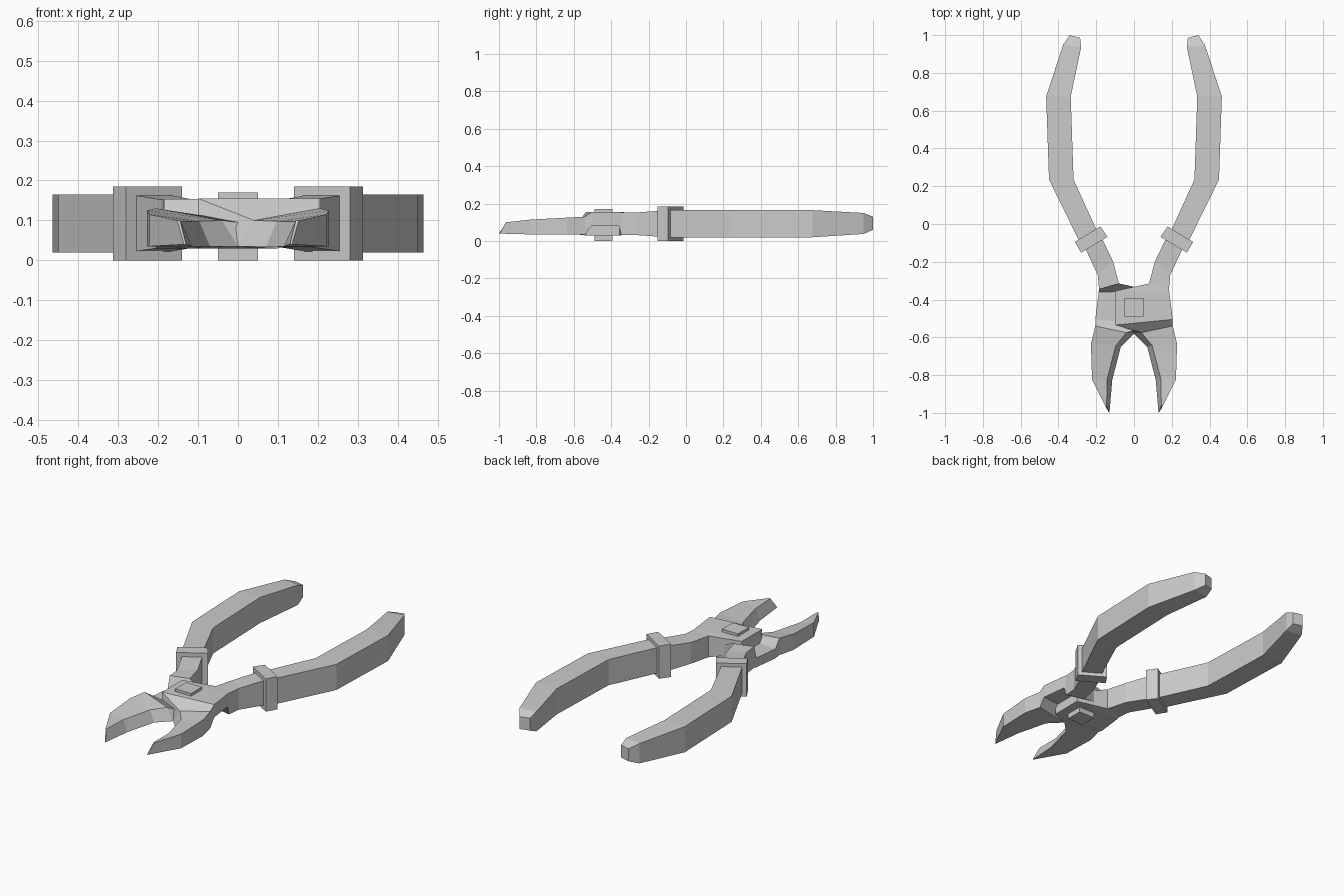
import bpy, bmesh

if "Cube" in bpy.data.objects:
    bpy.data.objects.remove(bpy.data.objects["Cube"])


def ring(inner, outer, z0, z1):
    """Four-sided cross-section from plan points on the inner and outer edge."""
    return [(*inner, z0), (*outer, z0), (*outer, z1), (*inner, z1)]


def loft(name, rings, side=1):
    """Bridge successive four-sided sections; side=-1 mirrors across x."""
    bm = bmesh.new()
    rows = [[bm.verts.new((side * x, y, z)) for x, y, z in r] for r in rings]
    for a, b in zip(rows, rows[1:]):
        for i in range(4):
            j = (i + 1) % 4
            bm.faces.new((a[i], a[j], b[j], b[i]))
    bm.faces.new(rows[0][::-1])
    bm.faces.new(rows[-1])
    bmesh.ops.recalc_face_normals(bm, faces=bm.faces)
    me = bpy.data.meshes.new(name)
    bm.to_mesh(me)
    bm.free()
    ob = bpy.data.objects.new(name, me)
    bpy.context.collection.objects.link(ob)
    return ob


# jaw sections: bevelled cutting edge, top sloping towards the inside
jaw = [
    [(.13, -1, .04), (.135, -.995, .04), (.152, -.965, .1), (.145, -.96, .1)],
    [(.115, -.825, .035), (.222, -.825, .035), (.222, -.825, .115), (.142, -.82, .097)],
    [(.07, -.65, .035), (.228, -.635, .035), (.228, -.635, .125), (.097, -.645, .098)],
    [(.0, -.58, .035), (.205, -.54, .035), (.205, -.54, .13), (.04, -.575, .1)],
]
# neck sections up to the collar
neck = [
    ring((.08, -.315), (.185, -.345), .033, .153),
    ring((.11, -.2), (.192, -.27), .032, .152),
    ring((.17, -.075), (.26, -.125), .022, .163),
]
collar = [
    ring((.14, -.068), (.28, -.152), 0, .185),
    ring((.178, -.013), (.313, -.095), 0, .185),
]
grip = [
    ring((.185, -.06), (.28, -.11), .02, .165),
    ring((.32, .235), (.45, .235), .02, .165),
    ring((.335, .675), (.465, .675), .02, .165),
    ring((.28, .935), (.375, .95), .038, .15),
    ring((.285, .985), (.34, 1), .06, .13),
]

# right half carries the upper lap plate, left half the lower one
for label, side, z0, z1 in (("right", 1, .083, .155), ("left", -1, .03, .083)):
    lap = [ring((-.1, -.535), (.205, -.505), z0, z1),
           ring((-.1, -.355), (.187, -.36), z0, z1)]
    loft(label + "_jaw_half", jaw + lap + neck, side)
    loft(label + "_collar", collar, side)
    loft(label + "_grip", grip, side)

# square pivot pin through both plates
loft("pivot_pin", [ring((-.05, -.49), (.05, -.49), 0, .17),
                   ring((-.05, -.393), (.05, -.393), 0, .17)])
